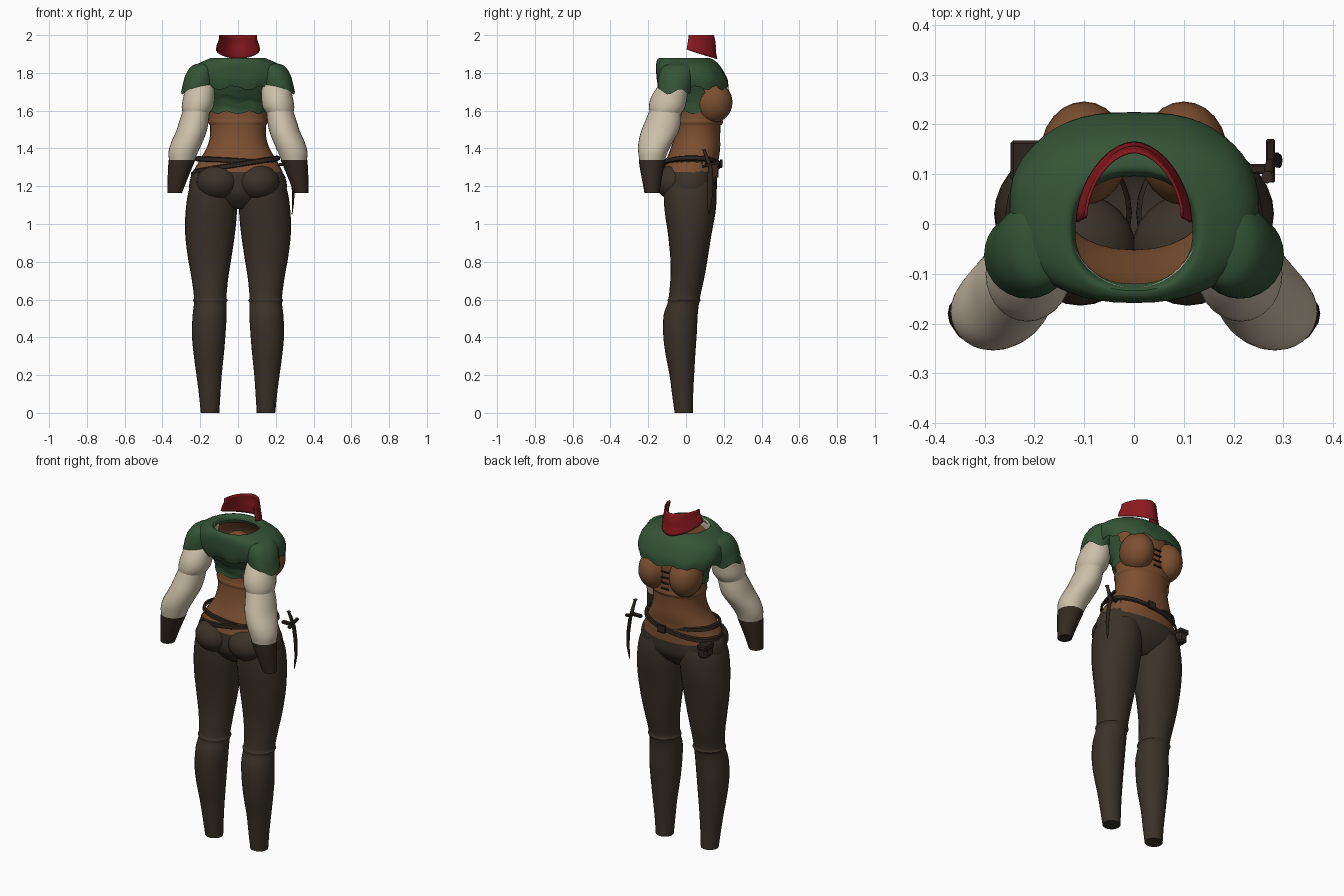
import bpy, bmesh, math
from mathutils import Vector

if "Cube" in bpy.data.objects:
    bpy.data.objects.remove(bpy.data.objects["Cube"])


def material(name, rgb):
    m = bpy.data.materials.new(name)
    m.use_nodes = True
    m.diffuse_color = (*rgb, 1)
    b = m.node_tree.nodes["Principled BSDF"]
    b.inputs["Base Color"].default_value = (*rgb, 1)
    b.inputs["Roughness"].default_value = 0.9
    return m


TROUSER = material("dark trouser brown", (.044, .032, .021))
LEATHER = material("tan leather", (.2, .078, .03))
GREEN = material("forest green", (.034, .088, .036))
CREAM = material("cream linen", (.6, .52, .39))
RED = material("deep red", (.26, .01, .014))
GLOVE = material("glove brown", (.034, .022, .014))
STRAP = material("strap brown", (.026, .017, .012))


def finish(bm, name, mat, angle=50):
    bmesh.ops.recalc_face_normals(bm, faces=bm.faces)
    me = bpy.data.meshes.new(name)
    bm.to_mesh(me)
    bm.free()
    ob = bpy.data.objects.new(name, me)
    bpy.context.collection.objects.link(ob)
    me.materials.append(mat)
    bpy.ops.object.select_all(action='DESELECT')
    bpy.context.view_layer.objects.active = ob
    ob.select_set(True)
    bpy.ops.object.shade_smooth_by_angle(angle=math.radians(angle))
    return ob


def smooth_rings(rings, steps):
    """Catmull-Rom interpolation between section rings."""
    r = [Vector(p) for p in rings]
    r = [r[0] * 2 - r[1]] + r + [r[-1] * 2 - r[-2]]
    out = []
    for a, b, c, d in zip(r, r[1:], r[2:], r[3:]):
        for k in range(steps):
            t = k / steps
            out.append(b + (c - a) * (t / 2) + (a * 2 - b * 5 + c * 4 - d) * (t * t / 2)
                       + (b * 3 - a - c * 3 + d) * (t ** 3 / 2))
    return out + [r[-2]]


def loft(name, mat, rings, side=1, n=28, steps=3, power=2, arc=None, caps=(), warp=None, keep=None):
    """Skin rings of (x, y, z, radius x, radius y)."""
    bm = bmesh.new()
    loops = []
    lo, hi = arc or (0, 2 * math.pi)
    for x, y, z, rx, ry in smooth_rings(rings, steps):
        loop = []
        for i in range(n + (1 if arc else 0)):
            a = lo + (hi - lo) * i / n
            c, s = math.cos(a), math.sin(a)
            co = Vector((x + rx * math.copysign(abs(c) ** (2 / power), c),
                         y + ry * math.copysign(abs(s) ** (2 / power), s), z))
            if warp:
                co = warp(co, a)
            co.x *= side
            loop.append(bm.verts.new(co))
        loops.append(loop)
    for p, q in zip(loops, loops[1:]):
        for i in range(n):
            j = (i + 1) % len(p)
            bm.faces.new((p[i], p[j], q[j], q[i]))
    for end in caps:
        bm.faces.new(loops[end])
    if keep:
        drop = [f for f in bm.faces if not keep(f.calc_center_median())]
        bmesh.ops.delete(bm, geom=drop, context='FACES')
    return finish(bm, name, mat)


def ball(name, mat, centre, radii):
    bm = bmesh.new()
    bmesh.ops.create_uvsphere(bm, u_segments=24, v_segments=16, radius=1)
    for v in bm.verts:
        v.co = Vector(centre) + Vector(radii) * v.co
    return finish(bm, name, mat)


def ball_radii(centre, radii, name, mat):
    bm = bmesh.new()
    bmesh.ops.create_uvsphere(bm, u_segments=24, v_segments=16, radius=1)
    for v in bm.verts:
        v.co = Vector([c + r * k for c, r, k in zip(centre, radii, v.co)])
    return finish(bm, name, mat)


def box(name, mat, centre, size, lean=0):
    bm = bmesh.new()
    bmesh.ops.create_cube(bm, size=1)
    for v in bm.verts:
        p = [c * s for c, s in zip(v.co, size)]
        v.co = Vector((centre[0] + p[0], centre[1] + p[1] + lean * p[2], centre[2] + p[2] - lean * p[1]))
    bmesh.ops.bevel(bm, geom=bm.edges[:], offset=min(size) * .2, segments=1, affect='EDGES')
    return finish(bm, name, mat, 20)


# Trousers: hips, seat and legs with the knee fold
loft("hips", TROUSER, [(0, .02, 1.08, .06, .07), (0, .02, 1.12, .17, .11), (0, .02, 1.17, .25, .14),
     (0, .022, 1.23, .255, .143), (0, .024, 1.28, .232, .14), (0, .03, 1.34, .18, .125)],
     power=2.2, caps=(0,))
LEG = [(.148, -.012, 0, .049, .048), (.15, -.018, .1, .057, .056), (.153, -.022, .2, .067, .065),
       (.155, -.03, .32, .081, .08), (.155, -.032, .42, .089, .089), (.15, -.028, .52, .09, .09),
       (.147, -.014, .58, .086, .083), (.147, -.01, .597, .092, .088), (.147, -.008, .615, .086, .083),
       (.149, .008, .72, .098, .09), (.15, .016, .82, .115, .099), (.148, .02, .95, .132, .116),
       (.142, .022, 1.06, .136, .134), (.135, .022, 1.16, .13, .14), (.13, .022, 1.22, .115, .13)]
for side, tag in ((1, "left"), (-1, "right")):
    loft(tag + "_leg", TROUSER, LEG, side, caps=(0,))
    ball_radii((.108 * side, -.052, 1.22), (.112, .112, .095), tag + "_seat", TROUSER)

# Corset body with bust cups
loft("corset", LEATHER, [(0, .024, 1.275, .237, .147), (0, .034, 1.34, .203, .139), (0, .05, 1.4, .167, .131),
     (0, .058, 1.46, .149, .123), (0, .063, 1.52, .149, .12), (0, .066, 1.545, .154, .124),
     (0, .068, 1.6, .156, .12), (0, .055, 1.68, .165, .135), (0, .035, 1.76, .175, .145),
     (0, 0, 1.83, .14, .125)], power=2.2,
     warp=lambda p, a: p + Vector((0, 0, -.03 * max(0, math.sin(a)) if p.z < 1.32 else 0)))
for side, tag in ((1, "left"), (-1, "right")):
    ball_radii((.1 * side, .142, 1.645), (.088, .104, .11), tag + "_bust_cup", LEATHER)
loft("underbust_band", LEATHER, [(0, .064, 1.525, .152, .126), (0, .066, 1.54, .158, .13),
     (0, .067, 1.555, .156, .126)], power=2.2)
for i in range(4):
    box("corset_lace", STRAP, (0, .198, 1.57 + .033 * i), (.05, .009, .008))

# Green vest back and draped shawl
loft("vest_back", GREEN, [(0, .06, 1.59, .162, .128), (0, .06, 1.64, .166, .137), (0, .045, 1.69, .178, .153),
     (0, .03, 1.75, .2, .168), (0, .02, 1.81, .2, .172)], n=40, power=2.3,
     warp=lambda p, a: p + Vector((0, .004 * math.sin(p.z * 130 + p.x * 14), .008 * math.sin(a * 9))),
     keep=lambda c: c.y < .1)


def drape(p, a):
    fall = max(0, 1.84 - p.z)
    ripple = .05 * fall * math.sin(7 * a)
    return p + Vector((p.x * ripple, p.y * ripple, .1 * fall * math.sin(11 * a + 1)))


loft("shawl", GREEN, [(0, -.012, 1.855, .118, .108), (0, -.012, 1.88, .13, .122), (0, -.004, 1.87, .165, .148),
     (0, .008, 1.845, .215, .166), (0, .02, 1.81, .244, .178), (0, .034, 1.76, .25, .188),
     (0, .042, 1.72, .24, .184)], n=48, power=2.3, warp=drape)

# Linen collar showing inside the neckline
loft("linen_collar", CREAM, [(0, -.012, 1.8, .132, .115), (0, -.012, 1.84, .122, .112), (0, -.012, 1.872, .126, .116)],
     arc=(math.pi * .97, math.pi * 2.03))

# Arms: sleeve cap, puffed upper sleeve, lower sleeve, glove
for side, tag in ((1, "left"), (-1, "right")):
    loft(tag + "_sleeve_cap", GREEN, [(.18, -.035, 1.85, .03, .04), (.187, -.04, 1.835, .06, .08),
         (.2, -.05, 1.79, .078, .094), (.212, -.06, 1.73, .082, .09), (.218, -.062, 1.7, .083, .086)],
         side, caps=(0,), warp=lambda p, a: p + Vector((0, 0, .014 * math.sin(4 * a) if p.z < 1.74 else 0)))
    loft(tag + "_puffed_sleeve", CREAM, [(.19, -.06, 1.77, .04, .05), (.2, -.07, 1.73, .073, .078),
         (.207, -.09, 1.67, .083, .096), (.214, -.1, 1.62, .084, .096), (.222, -.108, 1.585, .07, .083)],
         side, caps=(0, -1))
    loft(tag + "_lower_sleeve", CREAM, [(.216, -.105, 1.62, .068, .08), (.232, -.12, 1.55, .077, .094),
         (.247, -.138, 1.49, .081, .1), (.272, -.162, 1.43, .083, .09), (.29, -.175, 1.38, .078, .078),
         (.298, -.18, 1.33, .066, .066)], side, caps=(-1,))
    loft(tag + "_glove", GLOVE, [(.296, -.18, 1.34, .071, .07), (.306, -.181, 1.3, .064, .064),
         (.322, -.181, 1.23, .051, .051), (.335, -.18, 1.165, .039, .04)], side, n=16, caps=(-1,))

# Red face scarf
scarf = loft("face_scarf", RED, [(0, .004, 1.925, .117, .162), (0, .008, 1.95, .112, .15),
     (0, .012, 1.975, .102, .145), (0, .014, 2, .1, .134)], n=20, arc=(0, math.pi), power=1.8,
     warp=lambda p, a: p - Vector((0, 0, .05 * math.sin(a) * (2 - p.z) / .075)))
shell = scarf.modifiers.new("thickness", 'SOLIDIFY')
shell.thickness = .006

# Hip belts
for name, z, tilt, grow in (("hip_belt", 1.315, .16, 0), ("thin_belt", 1.335, -.05, -.012)):
    loft(name, STRAP, [(-.008, .03, z - .014, .222 + grow, .146 + grow), (-.008, .03, z - .01, .232 + grow, .154 + grow),
         (-.008, .03, z + .01, .228 + grow, .152 + grow), (-.008, .03, z + .014, .215 + grow, .142 + grow)],
         n=36, steps=1, power=2.2, warp=lambda p, a: p + Vector((0, 0, tilt * p.x)))
box("belt_buckle", STRAP, (.03, .186, 1.32), (.05, .014, .045))

# Belt pouch with flap
box("belt_pouch", GLOVE, (-.215, .125, 1.235), (.055, .075, .075))
box("pouch_flap", STRAP, (-.217, .127, 1.262), (.062, .082, .03))

# Sheathed dagger
loft("dagger_blade", STRAP, [(.286, .12, 1.05, .002, .003), (.292, .125, 1.12, .005, .012),
     (.29, .128, 1.2, .007, .015), (.275, .13, 1.3, .008, .014)], n=8, caps=(0, -1))
loft("dagger_grip", GLOVE, [(.275, .13, 1.29, .008, .01), (.272, .115, 1.34, .01, .011),
     (.268, .098, 1.385, .008, .009), (.267, .094, 1.395, .012, .013)], n=8, caps=(0, -1))
box("dagger_guard", STRAP, (.274, .127, 1.315), (.018, .085, .014), lean=-.3)
box("dagger_hanger", STRAP, (.245, .11, 1.315), (.06, .02, .018))
